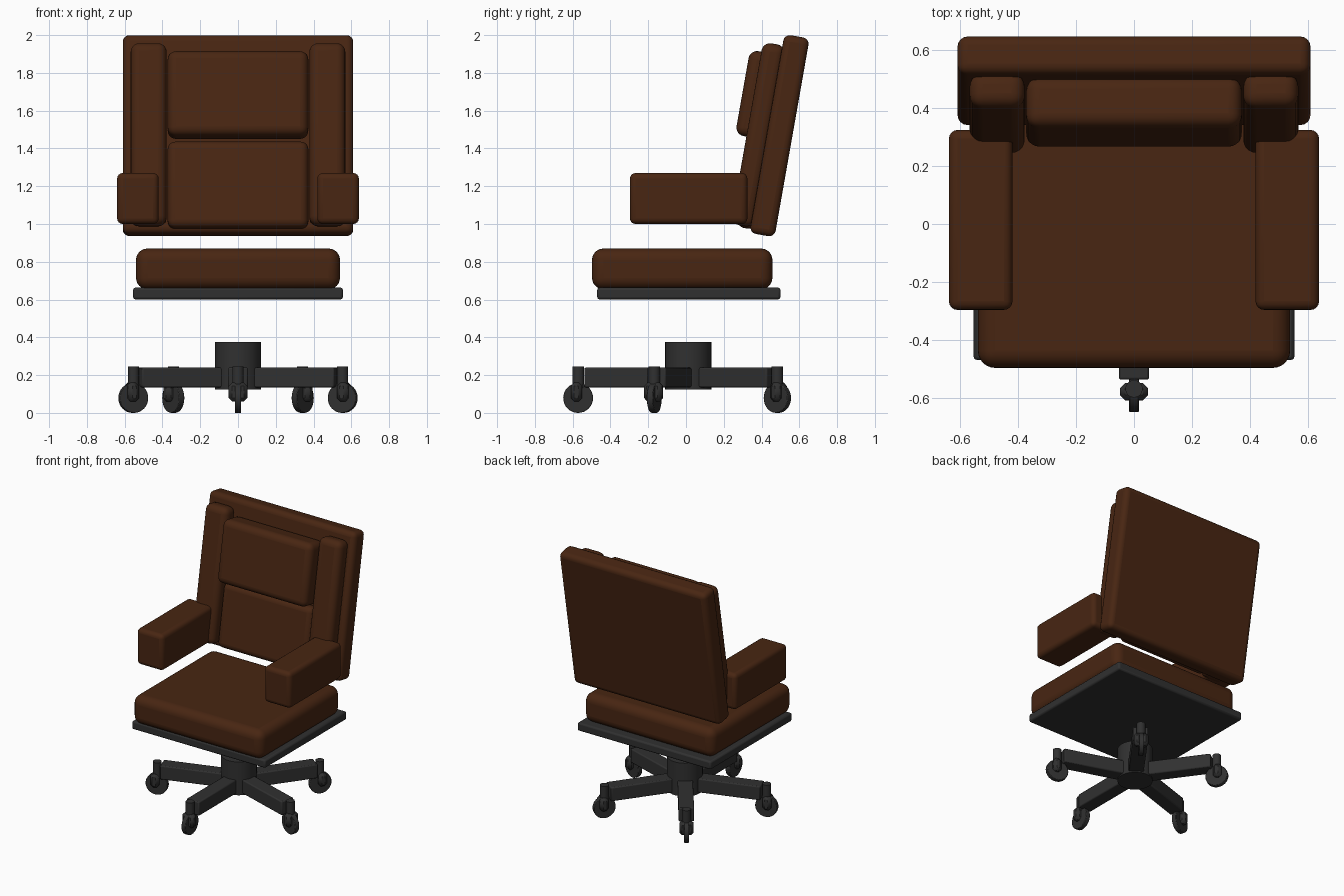
import bpy, math
from mathutils import Matrix, Vector

if "Cube" in bpy.data.objects:
    bpy.data.objects.remove(bpy.data.objects["Cube"])


def material(name, rgb):
    m = bpy.data.materials.new(name)
    m.diffuse_color = (*rgb, 1)
    m.use_nodes = True
    m.node_tree.nodes["Principled BSDF"].inputs["Base Color"].default_value = m.diffuse_color
    return m


LEATHER = material("brown leather", (0.065, 0.019, 0.006))
PLASTIC = material("dark grey plastic", (0.03, 0.03, 0.03))


def finish(ob, name, mat, matrix, bevel=0, segments=4):
    ob.name = name
    ob.data.materials.append(mat)
    if bevel:
        mod = ob.modifiers.new("Bevel", 'BEVEL')
        mod.width, mod.segments = bevel, segments
        mod.limit_method, mod.angle_limit = 'ANGLE', math.radians(50)
    ob.matrix_world = matrix
    bpy.ops.object.shade_smooth_by_angle(angle=math.radians(35))
    return ob


def box(name, mat, size, centre, bevel, segments=4, frame=Matrix()):
    bpy.ops.mesh.primitive_cube_add(size=1)
    ob = bpy.context.object
    ob.data.transform(Matrix.Diagonal((*size, 1)))
    return finish(ob, name, mat, frame @ Matrix.Translation(centre), bevel, segments)


def cylinder(name, mat, radius, depth, centre, frame=Matrix(), turn=Matrix(), sides=32, bevel=0):
    bpy.ops.mesh.primitive_cylinder_add(vertices=sides, radius=radius, depth=depth)
    return finish(bpy.context.object, name, mat,
                  frame @ Matrix.Translation(centre) @ turn, bevel, 2)


# Seat and its base plate
box("seat_cushion", LEATHER, (1.08, 0.955, 0.215), (0, -0.02, 0.7625), 0.06, 6)
box("seat_plate", PLASTIC, (1.11, 0.97, 0.062), (0, 0.015, 0.632), 0.012, 2)

# Reclined back: panels placed in a frame tilted by 10 degrees
back = Matrix.Translation((0, 0.495, 1.4675)) @ Matrix.Rotation(math.radians(-10), 4, 'X')
box("backrest", LEATHER, (1.22, 0.135, 1.068), (0, 0, 0), 0.035, 4, back)
box("upper_back_cushion", LEATHER, (0.745, 0.177, 0.456), (0, -0.144, 0.193), 0.045, 5, back)
box("lower_back_cushion", LEATHER, (0.745, 0.10, 0.464), (0, -0.09, -0.282), 0.04, 5, back)

# Side bolsters and armrests
for side, s in (("left", 1), ("right", -1)):
    box(side + "_bolster", LEATHER, (0.19, 0.122, 0.978), (s * 0.473, -0.111, -0.015), 0.045, 5, back)
    box(side + "_armrest", LEATHER, (0.22, 0.622, 0.27), (s * 0.53, 0.014, 1.135), 0.03, 4)

# Five-arm base
base = Vector((0, 0.012, 0))
cylinder("hub", PLASTIC, 0.122, 0.25, base + Vector((0, 0, 0.25)))
sideways = Matrix.Rotation(math.pi / 2, 4, 'X')
for i in range(5):
    f = Matrix.Translation(base) @ Matrix.Rotation(math.radians(-90 + 72 * i), 4, 'Z')
    n = f"_{i + 1}"
    box("base_arm" + n, PLASTIC, (0.50, 0.105, 0.105), (0.30, 0, 0.1875), 0.008, 2, f)
    cylinder("caster_post" + n, PLASTIC, 0.03, 0.115, (0.582, 0, 0.188), f, sides=16)
    box("caster_fork" + n, PLASTIC, (0.06, 0.098, 0.10), (0.592, 0, 0.11), 0.018, 1, f)
    cylinder("caster_wheel" + n, PLASTIC, 0.079, 0.034, (0.583, 0, 0.079), f, sideways, 32, 0.004)
